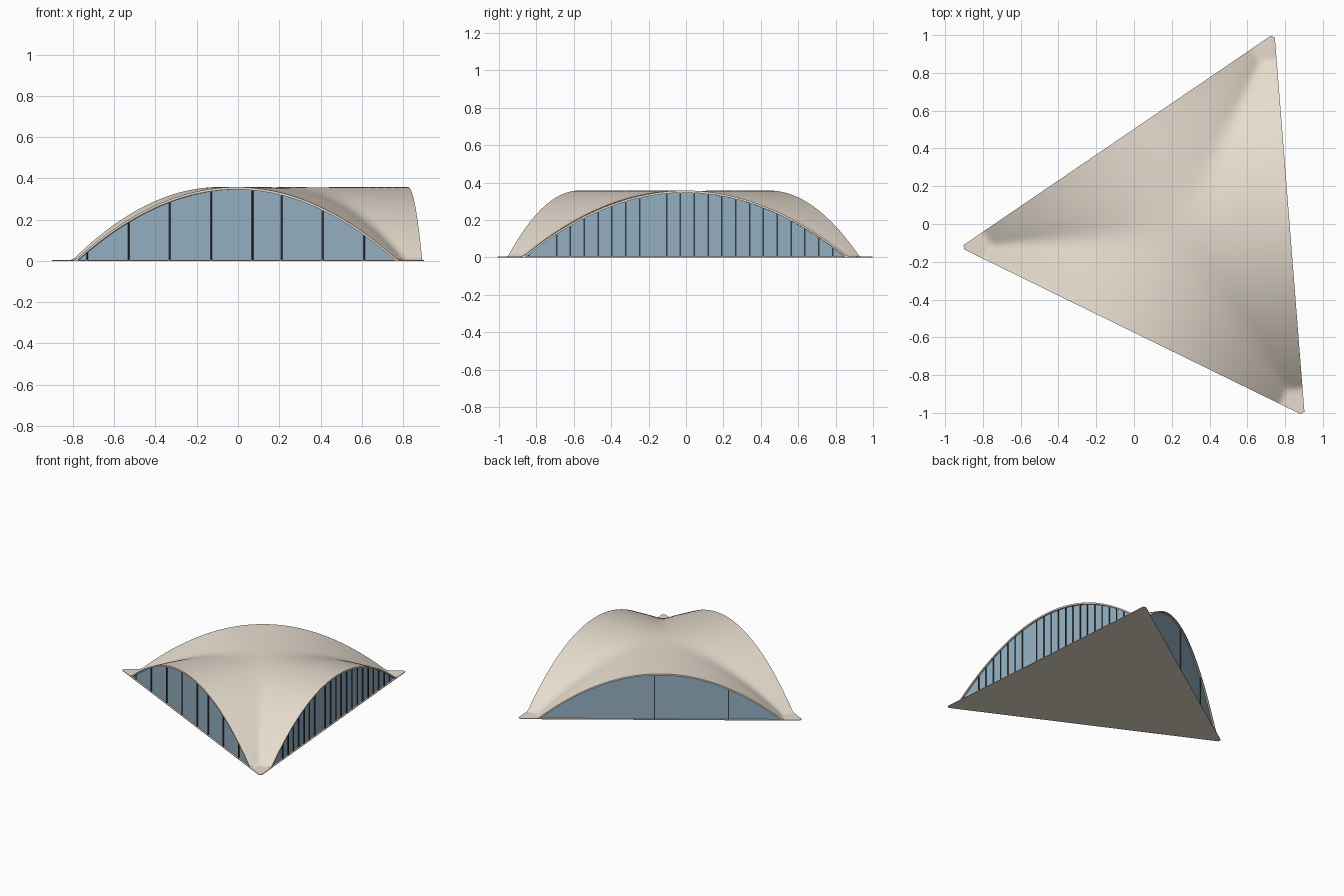
import bpy, bmesh
from mathutils import Vector

if "Cube" in bpy.data.objects:
    bpy.data.objects.remove(bpy.data.objects["Cube"])

# Plan corners (before the tips are trimmed), counter-clockwise: back, left, front right
A, B, C = Vector((.744, 1.01)), Vector((-.921, -.124)), Vector((.904, -1.017))
CORNERS = (A, B, C)
CENTRE = (A + B + C) / 3
PEAK, FOOT, THICK = .358, .862, .012


def material(name, rgb):
    m = bpy.data.materials.new(name)
    m.diffuse_color = (*rgb, 1)
    m.use_nodes = True
    m.node_tree.nodes["Principled BSDF"].inputs["Base Color"].default_value = m.diffuse_color
    return m


shell_mat = material("warm_concrete", (.80, .72, .62))
glass_mat = material("blue_glass", (.30, .44, .55))
frame_mat = material("dark_frame", (.04, .05, .06))


def make_object(name, bm, mat):
    bmesh.ops.recalc_face_normals(bm, faces=bm.faces)
    me = bpy.data.meshes.new(name)
    bm.to_mesh(me)
    bm.free()
    me.materials.append(mat)
    ob = bpy.data.objects.new(name, me)
    bpy.context.collection.objects.link(ob)
    return ob


def edge_frame(p, q):
    d = (q - p).normalized()
    return (p + q) / 2, d, Vector((-d.y, d.x)), (q - p).length / 2


EDGES = [edge_frame(A, B), edge_frame(B, C), edge_frame(C, A)]


def arch(u):
    # parabolic arch, u = -1..1 along a side
    return max(.005, PEAK * (1 - (u / FOOT) ** 2))


def roof_height(p):
    # three barrel vaults blended along the valleys
    total = weight = 0
    for mid, d, n, half in EDGES:
        w = 1 / (max((p - mid).dot(n), 0) + .02) ** 6
        total += w * arch((p - mid).dot(d) / half)
        weight += w
    return total / weight


def trim_tips(bm, fill=False):
    for c in CORNERS:
        out = (c - CENTRE).normalized()
        co = c - out * .02
        r = bmesh.ops.bisect_plane(bm, geom=bm.verts[:] + bm.edges[:] + bm.faces[:],
                                   plane_co=(co.x, co.y, 0), plane_no=(out.x, out.y, 0),
                                   clear_outer=True)
        if fill:
            cut = [e for e in r["geom_cut"] if isinstance(e, bmesh.types.BMEdge)]
            bmesh.ops.holes_fill(bm, edges=cut)


# Roof shell: triangular grid lifted to the vault height
N = 90
bm = bmesh.new()
grid = {}
for i in range(N + 1):
    for j in range(N + 1 - i):
        p = A + (B - A) * (i / N) + (C - A) * (j / N)
        grid[i, j] = bm.verts.new((p.x, p.y, 0))
for i in range(N):
    for j in range(N - i):
        bm.faces.new((grid[i, j], grid[i + 1, j], grid[i, j + 1]))
        if i + j < N - 1:
            bm.faces.new((grid[i + 1, j], grid[i + 1, j + 1], grid[i, j + 1]))
trim_tips(bm)
for v in bm.verts:
    v.co.z = roof_height(v.co.xy)
ext = bmesh.ops.extrude_face_region(bm, geom=bm.faces[:], use_keep_orig=True)
for v in ext["geom"]:
    if isinstance(v, bmesh.types.BMVert):
        v.co.z = max(.001, v.co.z - THICK)
roof = make_object("roof_shell", bm, shell_mat)
bpy.context.view_layer.objects.active = roof
roof.select_set(True)
bpy.ops.object.shade_smooth_by_angle()

# Floor slab
bm = bmesh.new()
f = bm.faces.new([bm.verts.new((c.x, c.y, 0)) for c in CORNERS])
ext = bmesh.ops.extrude_face_region(bm, geom=[f], use_keep_orig=True)
bmesh.ops.translate(bm, vec=(0, 0, .004),
                    verts=[v for v in ext["geom"] if isinstance(v, bmesh.types.BMVert)])
trim_tips(bm, fill=True)
make_object("floor_slab", bm, shell_mat)


def mid_list(start, step, count):
    return [start + step * k for k in range(count)]


# Upright positions along each side, measured from the middle of the side
UPRIGHTS = {
    "back_left": [-.04, .48],
    "front": mid_list(-.81, .223, 5) + [.24, .462, .684],
    "right": [-.84] + mid_list(-.69, .0742, 7) + mid_list(-.1, .0742, 13),
}


def box(bm, mid, d, n, s0, s1, t0, t1, z0, z1):
    vs = []
    for z in (z0, z1):
        for s, t in ((s0, t0), (s1, t0), (s1, t1), (s0, t1)):
            p = mid + d * s + n * t
            vs.append(bm.verts.new((p.x, p.y, z)))
    for q in ((0, 1, 2, 3), (4, 5, 6, 7), (0, 1, 5, 4), (1, 2, 6, 5), (2, 3, 7, 6), (3, 0, 4, 7)):
        bm.faces.new([vs[k] for k in q])


for (side, places), (mid, d, n, half) in zip(UPRIGHTS.items(), EDGES):
    # Glass wall under the arch
    bm = bmesh.new()
    rings = []
    for t in (.012, .018):
        base = mid + n * t
        top = []
        for k in range(49):
            u = FOOT * (k / 24 - 1)
            p = base + d * (u * half)
            top.append((bm.verts.new((p.x, p.y, .002)),
                        bm.verts.new((p.x, p.y, max(.003, arch(u) - THICK / 2)))))
        for a, b in zip(top, top[1:]):
            bm.faces.new((a[0], b[0], b[1], a[1]))
        rings.append(top)
    make_object(side + "_glass_wall", bm, glass_mat)
    # Window uprights
    bm = bmesh.new()
    for s in places:
        box(bm, mid, d, n, s - .004, s + .004, .006, .024, .002,
            max(.006, arch(s / half) - THICK / 2))
    make_object(side + "_window_uprights", bm, frame_mat)
